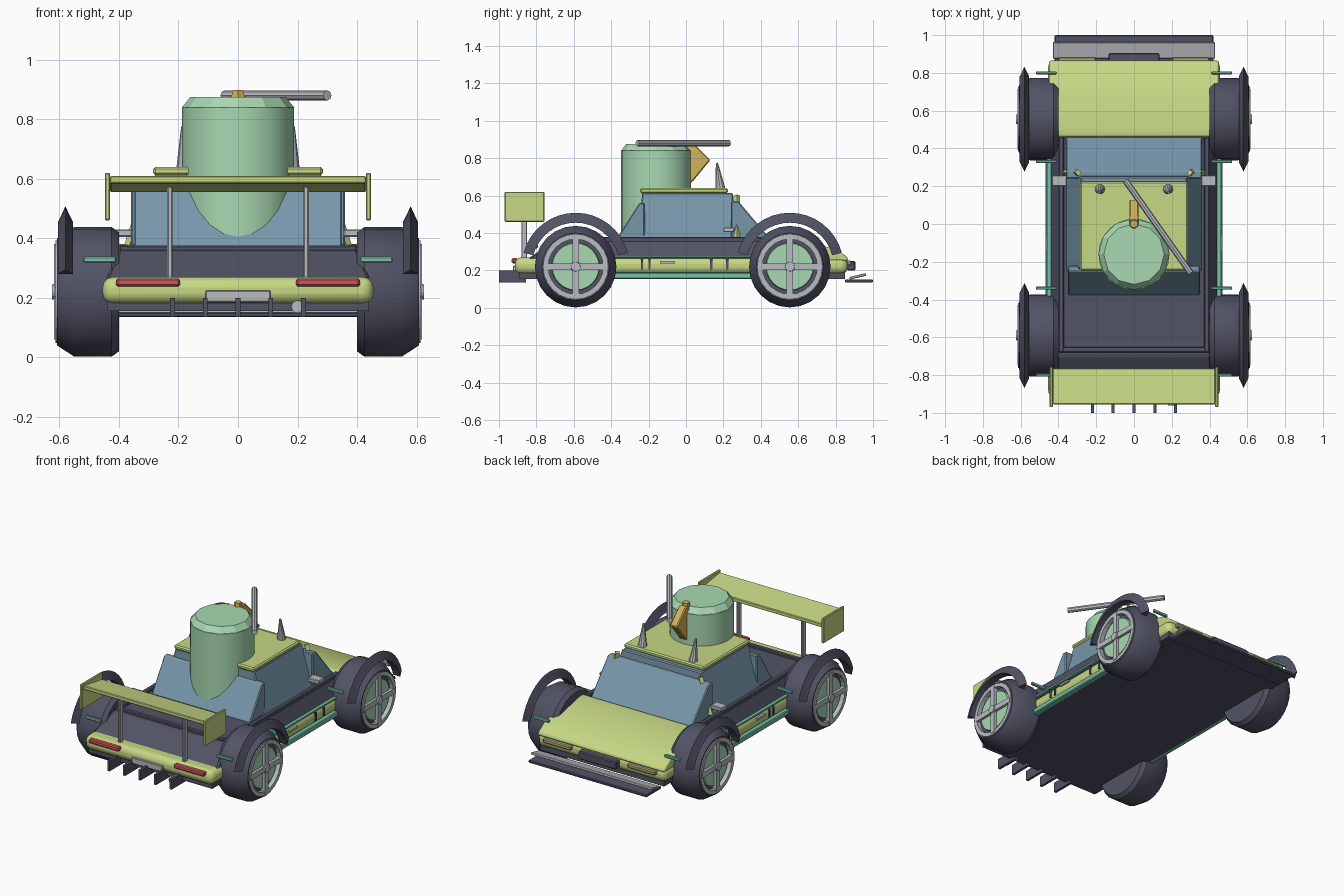
import bpy, bmesh, math
from mathutils import Vector, Matrix

if "Cube" in bpy.data.objects:
    bpy.data.objects.remove(bpy.data.objects["Cube"])


def material(name, hexcode):
    lin = []
    for i in (0, 2, 4):
        c = int(hexcode[i:i + 2], 16) / 255
        lin.append(c / 12.92 if c <= 0.04045 else ((c + 0.055) / 1.055) ** 2.4)
    m = bpy.data.materials.new(name)
    m.diffuse_color = (*lin, 1)
    m.use_nodes = True
    m.node_tree.nodes["Principled BSDF"].inputs["Base Color"].default_value = m.diffuse_color
    return m


LIME = material("lime paint", "C6D884")
DARK = material("dark slate", "515365")
GLASS = material("blue glass", "7797AA")
MINT = material("mint green", "A8D8B2")
METAL = material("light metal", "B9BCC1")
RED = material("red lamp", "D2525C")
GOLD = material("gold", "D2B25A")
TEAL = material("teal trim", "78C2AA")
BEIGE = material("beige lamp", "B0A47C")


def finish(name, bm, mat, bevel=0, segs=1, smooth=False):
    bmesh.ops.recalc_face_normals(bm, faces=bm.faces)
    me = bpy.data.meshes.new(name)
    bm.to_mesh(me)
    bm.free()
    me.materials.append(mat)
    ob = bpy.data.objects.new(name, me)
    bpy.context.collection.objects.link(ob)
    if bevel:
        mod = ob.modifiers.new("bevel", 'BEVEL')
        mod.width, mod.segments = bevel, segs
    if smooth:
        bpy.ops.object.select_all(action='DESELECT')
        ob.select_set(True)
        bpy.context.view_layer.objects.active = ob
        bpy.ops.object.shade_smooth_by_angle(angle=math.radians(35))
    return ob


def box(name, x, y, z, mat, bevel=0, segs=1, smooth=False, taper=None):
    """Box from ranges; taper = (x range, y range) of the top."""
    bm = bmesh.new()
    tx, ty = taper or (x, y)
    lo = [bm.verts.new((a, b, z[0])) for a, b in ((x[0], y[0]), (x[1], y[0]), (x[1], y[1]), (x[0], y[1]))]
    hi = [bm.verts.new((a, b, z[1])) for a, b in ((tx[0], ty[0]), (tx[1], ty[0]), (tx[1], ty[1]), (tx[0], ty[1]))]
    bm.faces.new(lo)
    bm.faces.new(hi)
    for i in range(4):
        j = (i + 1) % 4
        bm.faces.new((lo[i], lo[j], hi[j], hi[i]))
    return finish(name, bm, mat, bevel, segs, smooth)


def prism(name, pts, x, mat, bevel=0, segs=1, smooth=False):
    """Side profile of (y, z) points extruded along x."""
    bm = bmesh.new()
    a = [bm.verts.new((x[0], *p)) for p in pts]
    b = [bm.verts.new((x[1], *p)) for p in pts]
    bm.faces.new(a)
    bm.faces.new(b)
    for i in range(len(pts)):
        j = (i + 1) % len(pts)
        bm.faces.new((a[i], a[j], b[j], b[i]))
    return finish(name, bm, mat, bevel, segs, smooth)


def tube(name, p, q, r1, r2, mat, sides=12, smooth=False, bevel=0):
    p, q = Vector(p), Vector(q)
    bm = bmesh.new()
    rot = (q - p).to_track_quat('Z', 'Y').to_matrix().to_4x4()
    bmesh.ops.create_cone(bm, cap_ends=True, segments=sides, radius1=r1, radius2=r2,
                          depth=(q - p).length, matrix=Matrix.Translation((p + q) / 2) @ rot)
    return finish(name, bm, mat, bevel, 1, smooth)


def sweep(name, section, centre, mat, steps, a0=0, a1=360, smooth=False):
    """Closed section of (x, radius) points turned about the x axis at centre."""
    bm = bmesh.new()
    full = a1 - a0 == 360
    rings = []
    for k in range(steps if full else steps + 1):
        t = math.radians(a0 + (a1 - a0) * k / steps)
        rings.append([bm.verts.new((x, centre[0] + r * math.cos(t), centre[1] + r * math.sin(t)))
                      for x, r in section])
    n = len(section)
    for k in range(steps):
        a, b = rings[k], rings[(k + 1) % len(rings)]
        for i in range(n):
            j = (i + 1) % n
            bm.faces.new((a[i], a[j], b[j], b[i]))
    if not full:
        bm.faces.new(rings[0])
        bm.faces.new(rings[-1])
    return finish(name, bm, mat, smooth=smooth)


def span(s, a, b):
    return tuple(sorted((s * a, s * b)))


# Lower body
box("floor", (-.44, .44), (-.89, .85), (.155, .20), DARK)
box("belt_bumper", (-.455, .455), (-.915, .865), (.18, .27), LIME, .035, 3, True)
box("upper_hull", (-.445, .445), (-.85, .47), (.26, .36), DARK, .008,
    taper=((-.40, .40), (-.70, .46)))
prism("hood", [(.46, .25), (.46, .375), (.50, .38), (.80, .315), (.865, .27), (.865, .25)],
      (-.45, .45), LIME, .015, 2, True)
box("deck_rear_rail", (-.40, .40), (-.68, -.65), (.35, .375), DARK, .005)

# Cabin
box("cabin", (-.36, .36), (-.25, .27), (.35, .615), GLASS, .006,
    taper=((-.28, .28), (-.235, .25)))
prism("rear_window", [(-.38, .355), (-.25, .56), (-.22, .56), (-.22, .355)], (-.35, .35), GLASS, .006)
prism("windshield", [(.46, .355), (.44, .38), (.28, .57), (.24, .57), (.24, .355)],
      (-.36, .36), GLASS, .006)
box("roof", (-.285, .285), (-.245, .225), (.612, .64), LIME, .008)

# Turret, beak and barrel on top
turret = tube("turret", (0, -.16, .40), (0, -.16, .84), .188, .188, MINT, 24, True)
tube("turret_cap", (0, -.16, .84), (0, -.16, .875), .188, .16, MINT, 12)
prism("beak", [(0, .65), (0, .875), (.035, .885), (.13, .79), (.04, .68)], (-.025, .025), GOLD, .006)
tube("beak_top", (0, 0, .87), (0, 0, .898), .026, .022, GOLD, 6)
tube("barrel", (-.045, .23, .88), (.30, -.26, .88), .017, .017, METAL, 8)

# Rear wing
prism("wing_blade", [(-.955, .585), (-.955, .61), (-.765, .58), (-.765, .555)], (-.43, .43), LIME, .004)

# Front splitter, grille and rear details
box("splitter", (-.42, .42), (.85, 1.0), (.135, .152), DARK, .004)
prism("splitter_flap", [(.875, .15), (.875, .165), (.96, .185), (.965, .172)], (-.43, .43), METAL, .003)
box("grille", (-.135, .135), (.86, .905), (.20, .25), DARK, .006)
box("rear_plate", (-.11, .11), (-.925, -.90), (.185, .225), METAL, .004)
for i in range(5):
    x = -.22 + .11 * i
    box("diffuser_fin", (x - .008, x + .008), (-1.0, -.855), (.135, .20), DARK)
tube("exhaust", (.20, -.96, .17), (.20, -.86, .17), .021, .021, METAL, 12, True)

for s in (-1, 1):
    # Wing mounts, lamps
    box("wing_endplate", span(s, .43, .447), (-.97, -.757), (.46, .62), LIME, .004)
    box("wing_strut", span(s, .22, .238), (-.88, -.85), (.26, .575), METAL, .004)
    box("rear_lamp", span(s, .195, .41), (-.932, -.90), (.238, .265), RED, .006)
    box("head_lamp", span(s, .20, .40), (.85, .885), (.225, .252), BEIGE, .006)

    # Side trim, rails and handles
    box("side_skirt", span(s, .43, .468), (-.40, .37), (.155, .188), TEAL, .005)
    box("belt_line", span(s, .44, .46), (-.40, .37), (.268, .278), TEAL)
    box("deck_rail", span(s, .37, .40), (-.68, .46), (.35, .378), DARK, .005)
    for y in (-.235, -.195, .135, .22):
        box("door_seam", span(s, .45, .461), (y - .006, y + .006), (.205, .26), DARK)
    box("door_handle", span(s, .45, .466), (-.14, -.06), (.238, .25), METAL)
    for y in (-.80, -.34, .33, .80):
        box("fender_clip", span(s, .41, .52), (y - .008, y + .008), (.318, .338), TEAL, .004)

    # Mirrors, pillars and horns
    box("mirror", span(s, .355, .435), (.20, .258), (.405, .43), METAL, .004)
    prism_x = [(s * .365, .38), (s * .295, .605)]
    bar = tube("pillar", (prism_x[0][0], .272, .375), (prism_x[1][0], .272, .60), .017, .017, LIME, 4)
    tube("horn", (s * .18, .185, .63), (s * .185, .165, .775), .028, .006, METAL, 10, True)

    # Wheels with arches
    for y in (-.59, .555):
        c = (y, .22)
        tyre = [(.40, .16), (.40, .20), (.425, .218), (.55, .218), (.608, .18), (.608, .165), (.585, .165), (.585, .13)]
        sweep("tyre", [(s * x, r) for x, r in tyre], c, DARK, 24, smooth=True)
        tube("wheel_back", (s * .40, *c), (s * .586, *c), .17, .17, DARK, 24)
        rim = [(.58, .147), (.58, .172), (.614, .172), (.614, .147)]
        sweep("rim", [(s * x, r) for x, r in rim], c, METAL, 24)
        tube("wheel_disc", (s * .58, *c), (s * .60, *c), .13, .125, MINT, 24)
        box("spoke_upright", span(s, .59, .618), (y - .017, y + .017), (.06, .38), METAL)
        box("spoke_level", span(s, .59, .617), (y - .16, y + .16), (.203, .237), METAL)
        tube("hub", (s * .59, *c), (s * .625, *c), .03, .025, METAL, 12)
        arch = [(.555, .235), (.565, .255), (.58, .288), (.595, .255), (.605, .235)]
        sweep("wheel_arch", [(s * x, r) for x, r in arch], c, DARK, 16, 15, 165)
